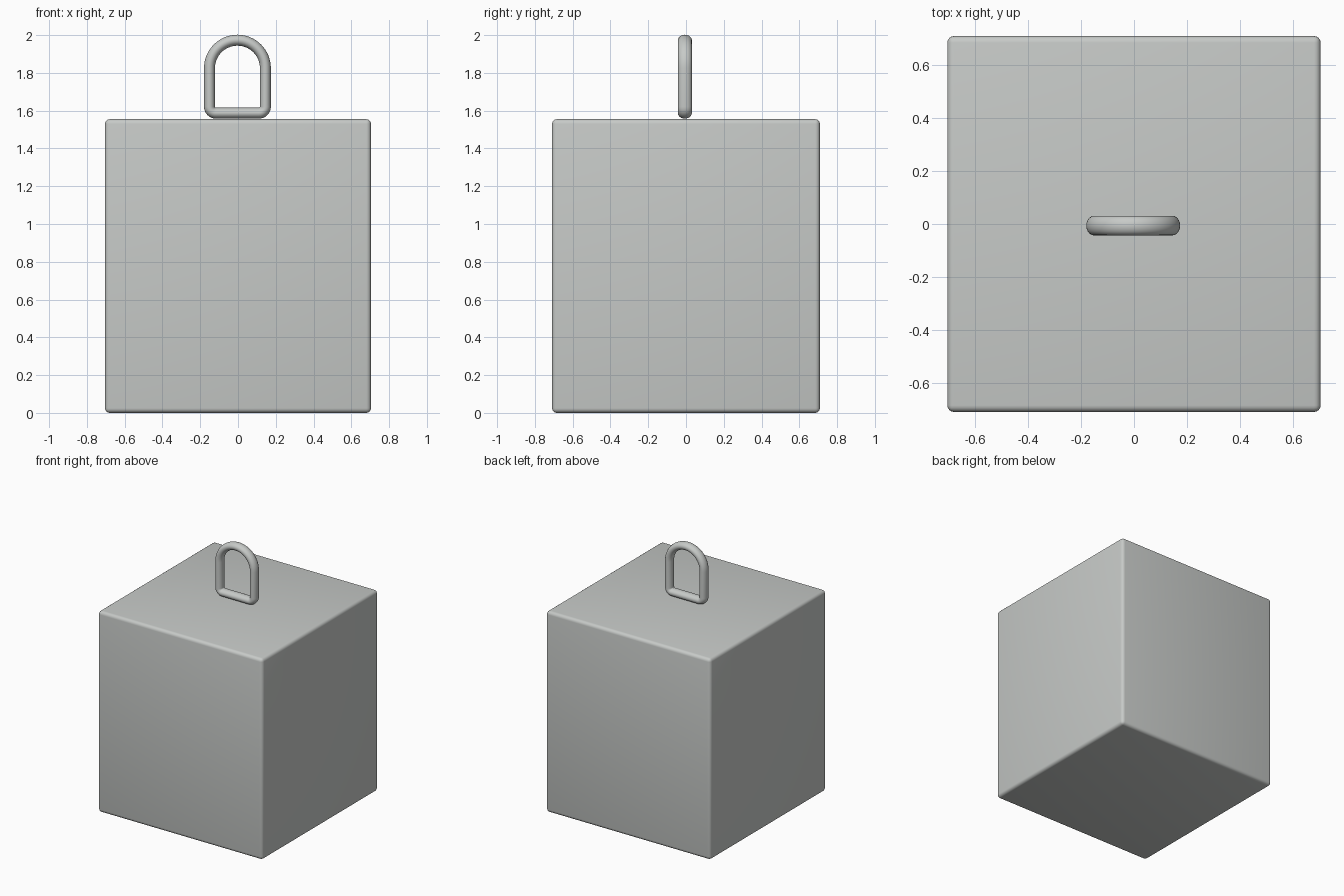
import bpy, bmesh, math
from mathutils import Vector

if "Cube" in bpy.data.objects:
    bpy.data.objects.remove(bpy.data.objects["Cube"])

grey = bpy.data.materials.new("light_grey")
grey.diffuse_color = (0.57, 0.59, 0.575, 1)
grey.use_nodes = True
grey.node_tree.nodes["Principled BSDF"].inputs["Base Color"].default_value = grey.diffuse_color


def finish(bm, name):
    bmesh.ops.recalc_face_normals(bm, faces=bm.faces[:])
    mesh = bpy.data.meshes.new(name)
    bm.to_mesh(mesh)
    bm.free()
    mesh.materials.append(grey)
    obj = bpy.data.objects.new(name, mesh)
    bpy.context.collection.objects.link(obj)
    bpy.ops.object.select_all(action='DESELECT')
    bpy.context.view_layer.objects.active = obj
    obj.select_set(True)
    bpy.ops.object.shade_smooth_by_angle(angle=math.radians(40))
    return obj


# Weight block: softly bevelled cuboid
bm = bmesh.new()
bmesh.ops.create_cube(bm, size=1)
for v in bm.verts:
    v.co = Vector((v.co.x * 1.408, v.co.y * 1.418, (v.co.z + 0.5) * 1.555))
bmesh.ops.bevel(bm, geom=bm.edges[:], offset=0.025, segments=4,
                profile=0.5, affect='EDGES')
finish(bm, "block")

# Hanging loop: D-shaped centre line (x, z), swept with an oval section
CX, CY, HALF, ARC_Z, BASE_Z, CORNER = -0.003, -0.006, 0.148, 1.825, 1.587, 0.034


def arc(cx, cz, r, start, end, n):
    return [(cx + r * math.cos(math.radians(a)), cz + r * math.sin(math.radians(a)))
            for a in (start + (end - start) * i / n for i in range(n + 1))]


inset = HALF - CORNER
path = (arc(CX, ARC_Z, HALF, 0, 180, 32)
        + arc(CX - inset, BASE_Z + CORNER, CORNER, 180, 270, 8)
        + arc(CX + inset, BASE_Z + CORNER, CORNER, 270, 360, 8))

SIDES = 20
bm = bmesh.new()
rings = []
for i, (x, z) in enumerate(path):
    a, b = path[i - 1], path[(i + 1) % len(path)]
    t = Vector((b[0] - a[0], 0, b[1] - a[1])).normalized()
    out = Vector((t.z, 0, -t.x))
    ring = []
    for k in range(SIDES):
        ang = 2 * math.pi * k / SIDES
        ring.append(bm.verts.new(Vector((x, CY, z)) + out * 0.029 * math.cos(ang)
                                 + Vector((0, 0.037 * math.sin(ang), 0))))
    rings.append(ring)
for i, r in enumerate(rings):
    s = rings[(i + 1) % len(rings)]
    for k in range(SIDES):
        m = (k + 1) % SIDES
        bm.faces.new((r[k], r[m], s[m], s[k]))
finish(bm, "hanging_loop")
